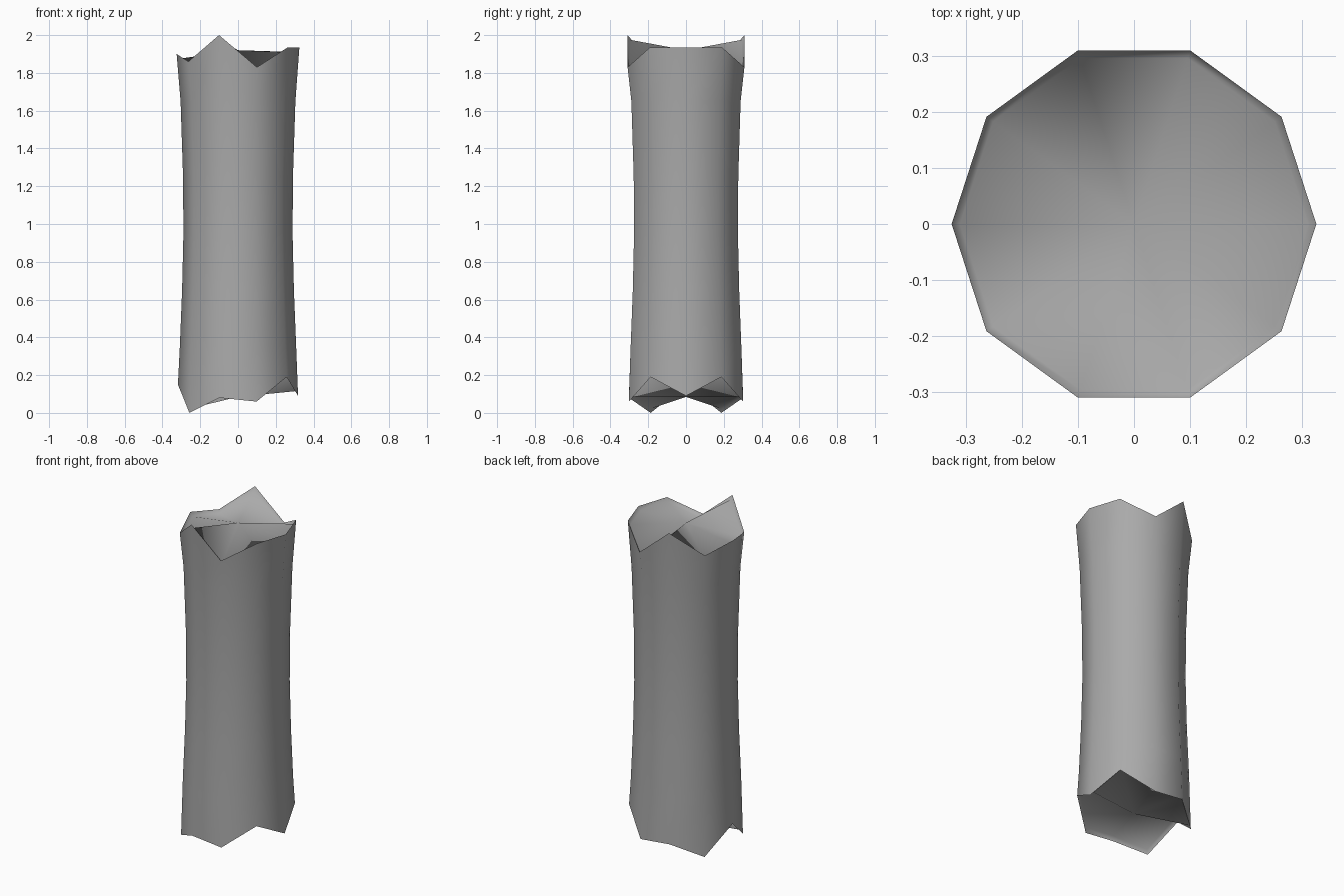
import bpy, bmesh, math

if "Cube" in bpy.data.objects:
    bpy.data.objects.remove(bpy.data.objects["Cube"], do_unlink=True)

SIDES = 10
# Broken rim heights from the +x corner round to the -x corner, mirrored in y
TOP_RIM = [1.935, 1.935, 1.83, 2.0, 1.86, 1.90]
BOTTOM_RIM = [0.09, 0.19, 0.06, 0.08, 0.0, 0.15]
# Radius and height of the waisted shaft
SHAFT = [(0.308, 0.35), (0.296, 0.65), (0.289, 0.95), (0.291, 1.25), (0.304, 1.65)]

grey = bpy.data.materials.new("stone grey")
grey.use_nodes = True
colour = (0.4, 0.4, 0.4, 1)
grey.diffuse_color = colour
grey.node_tree.nodes["Principled BSDF"].inputs["Base Color"].default_value = colour

bm = bmesh.new()


def ring(radius, heights):
    verts = []
    for i in range(SIDES):
        a = math.tau * i / SIDES
        verts.append(bm.verts.new((radius * math.cos(a), radius * math.sin(a),
                                   heights[min(i, SIDES - i)])))
    return verts


def bridge(low, high):
    for i in range(SIDES):
        j = (i + 1) % SIDES
        bm.faces.new((low[i], low[j], high[j], high[i]))


def broken_end(rim, heights, radius, centre_z, inward):
    """Thin rim wall dropping to a crumpled fan that meets at the middle."""
    inner = ring(radius * 0.955, [z + inward for z in heights])
    middle = bm.verts.new((0, 0, centre_z))
    bridge(rim, inner)
    for i in range(SIDES):
        bm.faces.new((inner[i], inner[(i + 1) % SIDES], middle))
    for i in range(SIDES):
        bm.edges.get((rim[i], rim[(i + 1) % SIDES])).smooth = False


# Shaft
bottom = ring(0.318, BOTTOM_RIM)
top = ring(0.325, TOP_RIM)
loops = [bottom] + [ring(r, [z] * len(TOP_RIM)) for r, z in SHAFT] + [top]
for low, high in zip(loops, loops[1:]):
    bridge(low, high)

# Broken ends
broken_end(top, TOP_RIM, 0.325, 1.92, -0.025)
broken_end(bottom, BOTTOM_RIM, 0.318, 0.085, 0.025)

for face in bm.faces:
    face.smooth = True
bmesh.ops.recalc_face_normals(bm, faces=bm.faces)

mesh = bpy.data.meshes.new("broken_column")
bm.to_mesh(mesh)
bm.free()
mesh.materials.append(grey)
column = bpy.data.objects.new("broken_column", mesh)
bpy.context.collection.objects.link(column)
